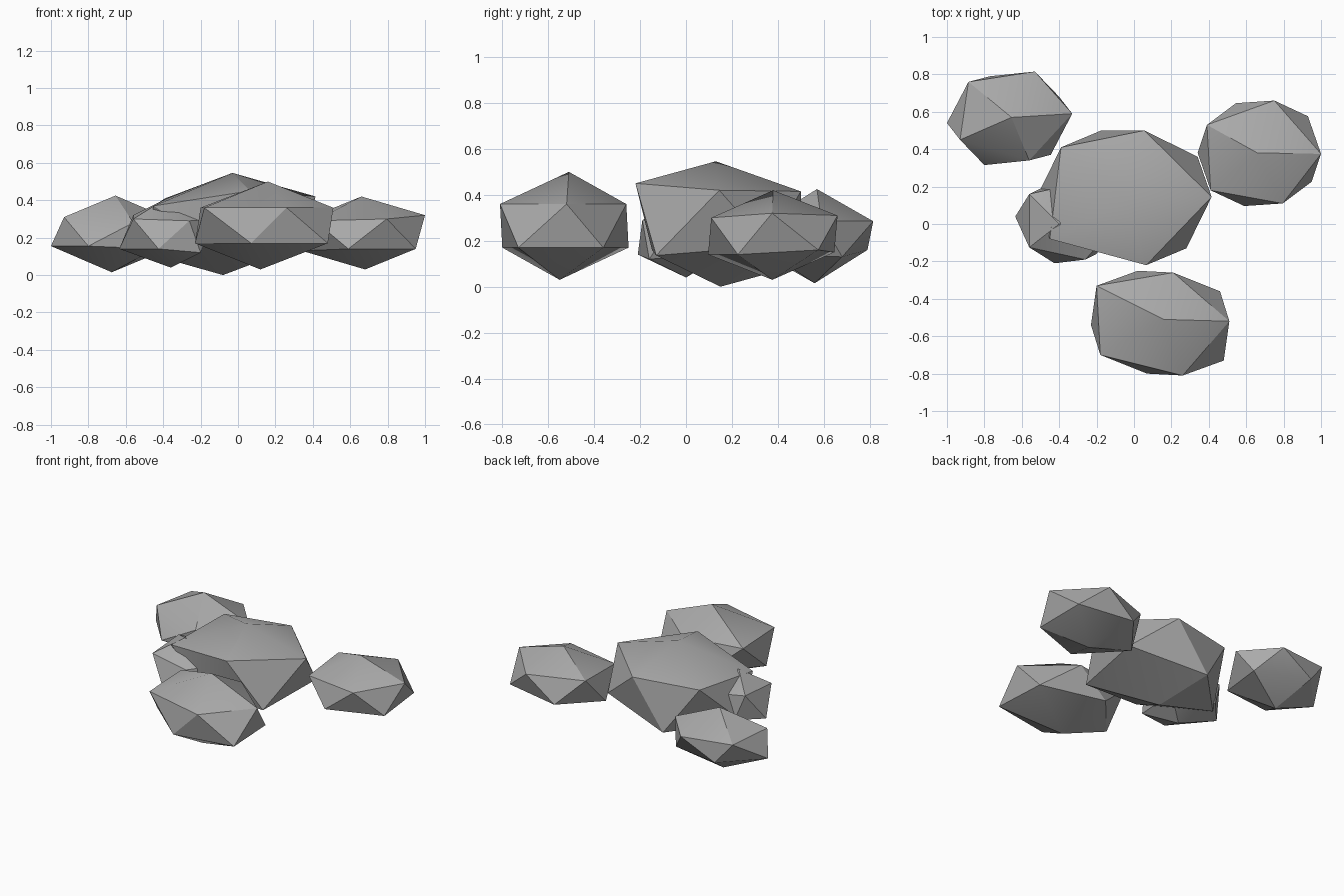
import bpy
import bmesh
import math
from mathutils import Vector

default_cube = bpy.data.objects.get("Cube")
if default_cube:
    bpy.data.objects.remove(default_cube, do_unlink=True)

# One plain stone colour
GREY = (0.40, 0.40, 0.40, 1.0)
stone_grey = bpy.data.materials.new("stone_grey")
stone_grey.diffuse_color = GREY
stone_grey.use_nodes = True
for node in stone_grey.node_tree.nodes:
    if node.type == "BSDF_PRINCIPLED":
        node.inputs["Base Color"].default_value = GREY
        node.inputs["Roughness"].default_value = 0.9


def make_boulder(name, centre, peak, rim, blunt=None):
    """Twenty-sided stone: a peak and a five-cornered rim (counter-clockwise),
    with the underside made by mirroring them through the centre.
    blunt picks one underside corner to pull inwards."""
    centre = Vector(centre)
    bm = bmesh.new()

    def opposite(point, reach=1.0):
        return bm.verts.new(centre - (Vector(point) - centre) * reach)

    top = bm.verts.new(peak)
    foot = opposite(peak)
    upper = [bm.verts.new(corner) for corner in rim]
    mirrored = [opposite(corner, 0.8 if i == blunt else 1.0)
                for i, corner in enumerate(rim)]
    # Shift so that each lower corner sits between two upper ones
    lower = mirrored[3:] + mirrored[:3]

    for i in range(len(rim)):
        j = (i + 1) % len(rim)
        bm.faces.new((top, upper[i], upper[j]))
        bm.faces.new((upper[i], lower[i], upper[j]))
        bm.faces.new((lower[i], lower[j], upper[j]))
        bm.faces.new((foot, lower[j], lower[i]))

    mesh = bpy.data.meshes.new(name)
    bm.to_mesh(mesh)
    bm.free()
    mesh.materials.append(stone_grey)
    boulder = bpy.data.objects.new(name, mesh)
    bpy.context.collection.objects.link(boulder)

    # Soft crowns, crisp ridges
    bpy.ops.object.select_all(action="DESELECT")
    boulder.select_set(True)
    bpy.context.view_layer.objects.active = boulder
    bpy.ops.object.shade_smooth_by_angle(angle=math.radians(30))
    return boulder


# Large boulder in the middle
make_boulder(
    "middle_boulder", (-.055, .14, .273), (-.03, .13, .546),
    [(.415, .145, .42), (.055, .5, .415), (-.39, .41, .41),
     (-.45, -.08, .37), (.065, -.22, .45)], blunt=1)

# Boulder standing in front
make_boulder(
    "front_boulder", (.14, -.53, .265), (.16, -.51, .5),
    [(.51, -.52, .36), (.21, -.26, .36), (-.2, -.33, .36),
     (-.18, -.7, .36), (.26, -.81, .36)])

# Two boulders behind
make_boulder(
    "back_left_boulder", (.67, .378, .225), (.66, .38, .42),
    [(1, .375, .32), (.75, .66, .31), (.39, .53, .31),
     (.41, .18, .29), (.795, .11, .3)])
make_boulder(
    "back_right_boulder", (-.665, .565, .22), (-.655, .57, .425),
    [(-.33, .59, .285), (-.53, .815, .285), (-.885, .76, .3),
     (-.93, .45, .31), (-.56, .34, .28)])

# Small stone leaning into the middle boulder
make_boulder(
    "small_stone", (-.38, 0, .22), (-.4, 0, .4),
    [(-.125, -.04, .3), (-.335, .21, .3), (-.56, .16, .32),
     (-.56, -.125, .3), (-.26, -.19, .29)])
